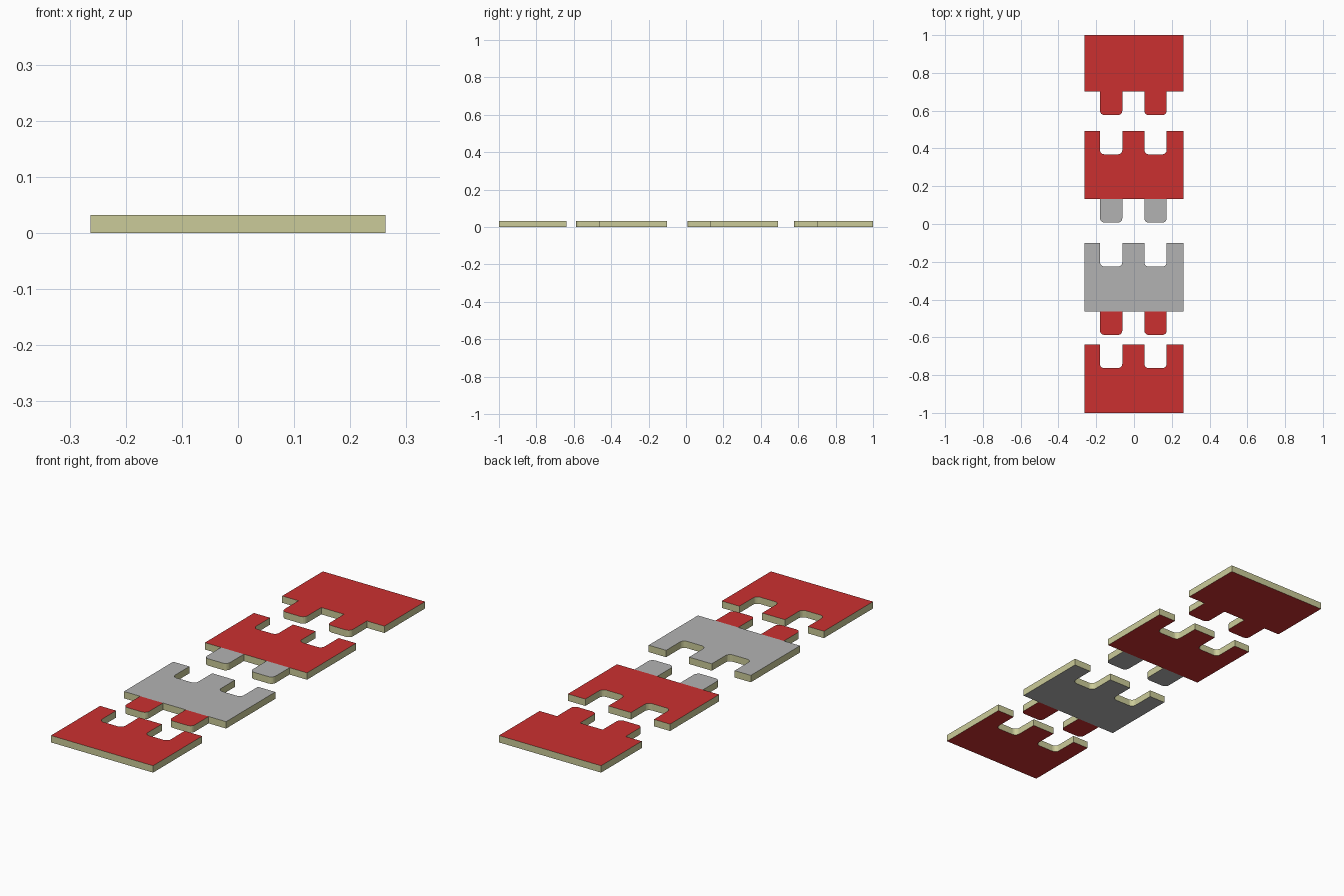
import bpy, bmesh, math

if "Cube" in bpy.data.objects:
    bpy.data.objects.remove(bpy.data.objects["Cube"])

HALF_W, THICK, DEPTH, R = 0.263, 0.032, 0.124, 0.022
SPANS = [(-0.18, -0.062), (0.055, 0.173)]   # x ranges shared by tabs and slots


def material(name, color):
    m = bpy.data.materials.new(name)
    m.diffuse_color = (*color, 1)
    m.use_nodes = True
    m.node_tree.nodes["Principled BSDF"].inputs["Base Color"].default_value = m.diffuse_color
    return m


RED = material("red_face", (0.60, 0.03, 0.03))
GREY = material("grey_face", (0.45, 0.45, 0.45))
EDGE = material("cream_edge", (0.60, 0.60, 0.32))


def u_shape(x0, x1, top, bottom):
    """Left-to-right U path with two rounded lower corners."""
    pts = [(x0, top)]
    for cx, start in ((x0 + R, 180), (x1 - R, 270)):
        for i in range(6):
            a = math.radians(start + 18 * i)
            pts.append((cx + R * math.cos(a), bottom + R + R * math.sin(a)))
    return pts + [(x1, top)]


def plate(name, outlines, face_mat):
    """Flat slabs with coloured faces and cream edges."""
    bm = bmesh.new()
    for pts in outlines:
        base = bm.faces.new([bm.verts.new((x, y, 0)) for x, y in pts])
        ext = bmesh.ops.extrude_face_region(bm, geom=[base], use_keep_orig=True)
        verts = [g for g in ext["geom"] if isinstance(g, bmesh.types.BMVert)]
        bmesh.ops.translate(bm, verts=verts, vec=(0, 0, THICK))
    bmesh.ops.recalc_face_normals(bm, faces=bm.faces)
    for f in bm.faces:
        f.material_index = 0 if abs(f.normal.z) > 0.5 else 1
    me = bpy.data.meshes.new(name)
    bm.to_mesh(me)
    bm.free()
    me.materials.append(face_mat)
    me.materials.append(EDGE)
    ob = bpy.data.objects.new(name, me)
    bpy.context.collection.objects.link(ob)


def body_outline(bottom, top, slots):
    pts = [(-HALF_W, bottom), (-HALF_W, top)]
    if slots:
        for x0, x1 in SPANS:
            pts += u_shape(x0, x1, top, top - DEPTH)
    return pts + [(HALF_W, top), (HALF_W, bottom)]


# name, bottom, top, slots on the back edge, body colour, tab colour
PIECES = [
    ("front_end", -1.0, -0.639, True, RED, None),
    ("front_middle", -0.463, -0.101, True, GREY, RED),
    ("back_middle", 0.132, 0.493, True, RED, GREY),
    ("back_end", 0.701, 1.0, False, RED, RED),
]
for name, bottom, top, slots, body_mat, tab_mat in PIECES:
    plate(name + "_body", [body_outline(bottom, top, slots)], body_mat)
    if tab_mat:
        tabs = [u_shape(x0, x1, bottom, bottom - DEPTH) for x0, x1 in SPANS]
        plate(name + "_tabs", tabs, tab_mat)
